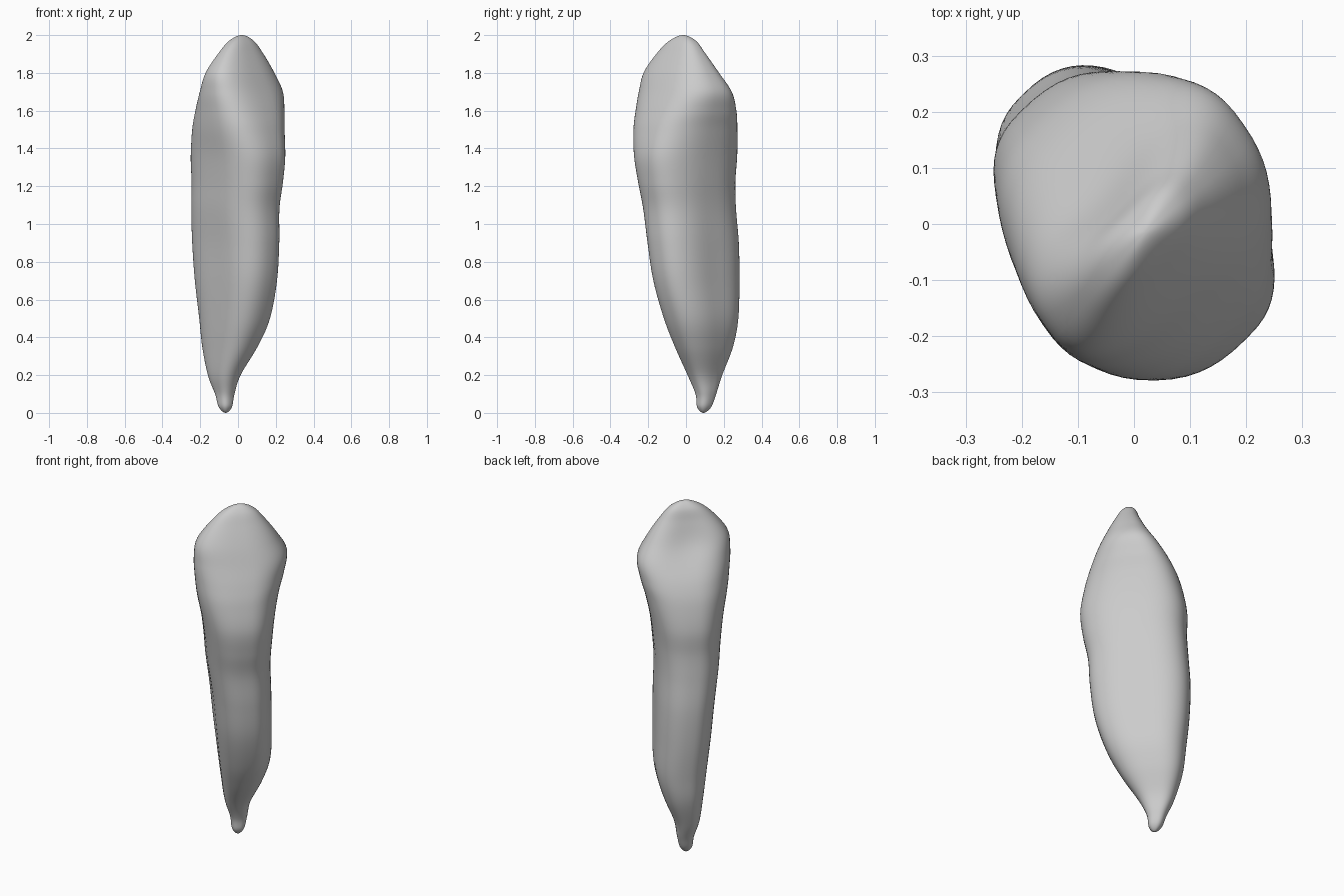
import bpy, bmesh, math
from mathutils import Vector

cube = bpy.data.objects.get("Cube")
if cube:
    bpy.data.objects.remove(cube, do_unlink=True)

SEGMENTS, STEPS, POWER = 64, 7, 2.5
FACING = Vector((1, -1, 0)).normalized()   # outer face of the crown
ACROSS = Vector((1, 1, 0)).normalized()    # along the biting edge

# Sections from root tip to biting edge: height, centre x, centre y, half depth, half width
SECTIONS = [
    (0.00, -.065, .092, 0, 0),
    (0.03, -.067, .096, .034, .032),
    (0.10, -.070, .105, .053, .046),
    (0.20, -.073, .100, .095, .070),
    (0.35, -.043, .095, .165, .112),
    (0.50, -.018, .080, .212, .142),
    (0.70, -.011, .055, .252, .156),
    (0.90, -.012, .038, .268, .164),
    (1.08, -.014, .019, .268, .172),
    (1.22, -.004, .004, .277, .182),
    (1.36, .000, -.002, .285, .198),
    (1.50, .002, -.003, .260, .224),
    (1.60, .010, .000, .226, .243),
    (1.70, .017, -.003, .180, .252),
    (1.80, .010, -.024, .130, .220),
    (1.90, .014, -.026, .078, .150),
    (1.97, .018, -.018, .042, .080),
    (2.00, .020, -.015, 0, 0),
]


def catmull(p0, p1, p2, p3, t):
    return [b + t / 2 * (c - a + t * (2 * a - 5 * b + 4 * c - d + t * (3 * (b - c) + d - a)))
            for a, b, c, d in zip(p0, p1, p2, p3)]


def mirrored(s):
    """Section reflected through the axis, so the ends close as round domes."""
    return (*s[:3], -s[3], -s[4])


def bump(x, centre, spread):
    return math.exp(-((x - centre) / spread) ** 2)


def section_point(z, cx, cy, depth, width, angle):
    c, s = math.cos(angle), math.sin(angle)
    f = math.copysign(abs(c) ** (2 / POWER), c)
    w = math.copysign(abs(s) ** (2 / POWER), s)
    # One side is fuller toward the outer face, the other toward the inner face
    skew = 0.09 + 0.08 * bump(z, 1.5, 0.25)
    w_scaled = w * width * (1 - skew * f * math.tanh(4 * w))
    # Shallow grooves along both sides of the root
    w_scaled *= 1 - 0.05 * bump(f, 0, 0.4) * bump(z, 0.75, 0.35)
    # Hollow on the inner face of the crown
    f_scaled = f * depth
    if f < 0:
        f_scaled += 0.03 * -f * bump(w, 0, 0.6) * bump(z, 1.78, 0.12)
    return Vector((cx, cy, z)) + FACING * f_scaled + ACROSS * w_scaled


# Interpolated rings
path = [mirrored(SECTIONS[1]), *SECTIONS, mirrored(SECTIONS[-2])]
rings = [catmull(*path[i:i + 4], k / STEPS)
         for i in range(len(SECTIONS) - 1) for k in range(STEPS)][1:]

bm = bmesh.new()
loops = [[bm.verts.new(section_point(*r, math.tau * j / SEGMENTS)) for j in range(SEGMENTS)]
         for r in rings]
root_tip, edge_tip = (bm.verts.new((s[1], s[2], s[0])) for s in (SECTIONS[0], SECTIONS[-1]))
for j in range(SEGMENTS):
    n = (j + 1) % SEGMENTS
    for a, b in zip(loops, loops[1:]):
        bm.faces.new((a[j], a[n], b[n], b[j]))
    bm.faces.new((root_tip, loops[0][n], loops[0][j]))
    bm.faces.new((edge_tip, loops[-1][j], loops[-1][n]))
bmesh.ops.recalc_face_normals(bm, faces=bm.faces)
for face in bm.faces:
    face.smooth = True

mesh = bpy.data.meshes.new("tooth")
bm.to_mesh(mesh)
bm.free()
tooth = bpy.data.objects.new("tooth", mesh)
bpy.context.collection.objects.link(tooth)

# Plain grey material
grey = bpy.data.materials.new("light_grey")
grey.use_nodes = True
grey.diffuse_color = (0.6, 0.6, 0.6, 1)
grey.node_tree.nodes["Principled BSDF"].inputs["Base Color"].default_value = (0.6, 0.6, 0.6, 1)
mesh.materials.append(grey)
